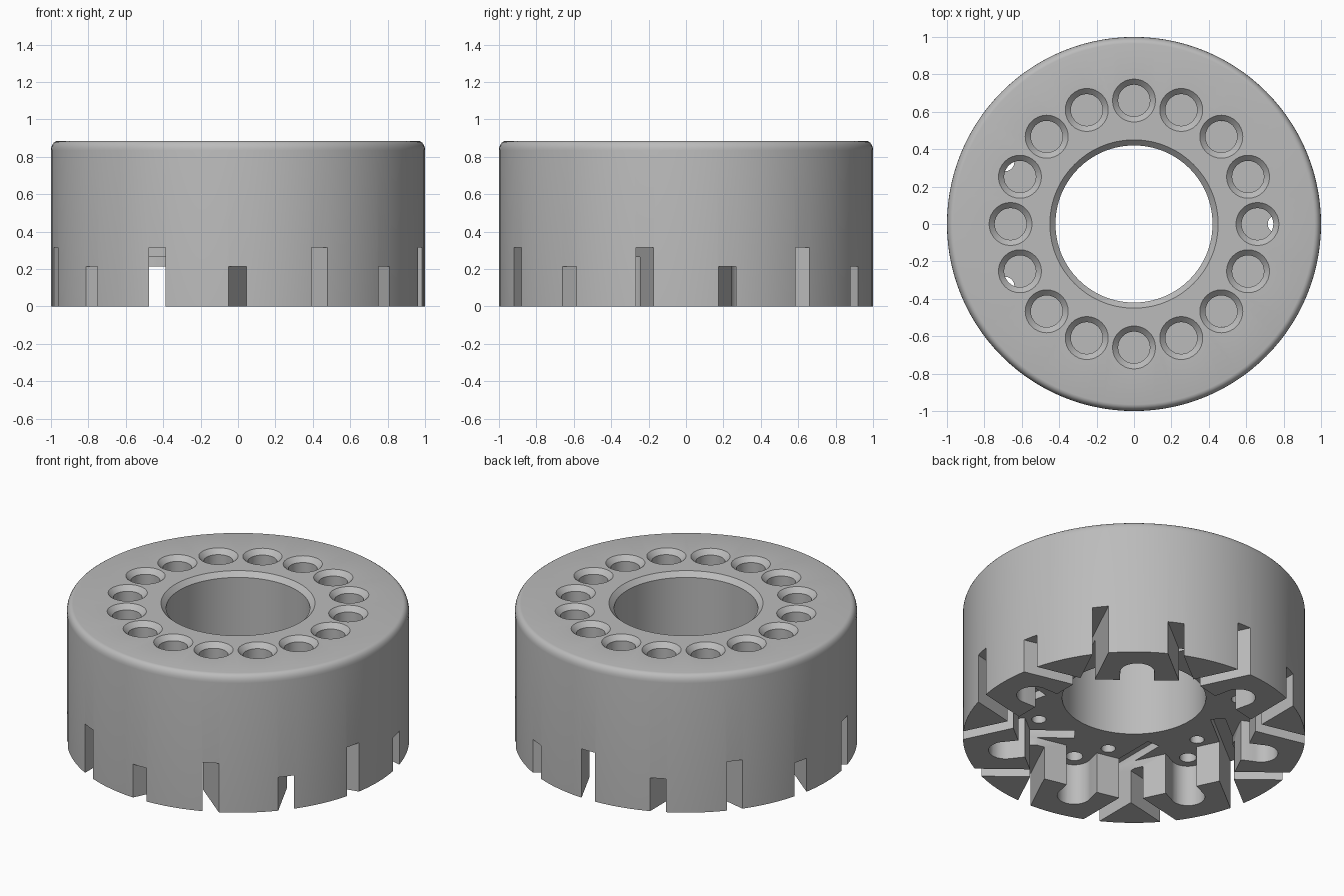
import bpy, bmesh, math
from math import cos, sin, pi, radians
from mathutils import Matrix, Vector

if "Cube" in bpy.data.objects:
    bpy.data.objects.remove(bpy.data.objects["Cube"])

STEP = 2 * pi / 7          # sevenfold underside pattern
TILT = STEP / 2            # slots lean this far from radial
HEIGHT, FLOOR = 0.885, 0.265
LOW = -0.1                 # cutters start below the base

steel = bpy.data.materials.new("grey_metal")
steel.use_nodes = True
steel.diffuse_color = (0.5, 0.5, 0.5, 1)
steel.node_tree.nodes["Principled BSDF"].inputs["Base Color"].default_value = (0.5, 0.5, 0.5, 1)


def finish(name, bm):
    bmesh.ops.recalc_face_normals(bm, faces=bm.faces)
    mesh = bpy.data.meshes.new(name)
    bm.to_mesh(mesh)
    bm.free()
    mesh.materials.append(steel)
    obj = bpy.data.objects.new(name, mesh)
    bpy.context.collection.objects.link(obj)
    return obj


def lathe(bm, profile, sides, spot=(0, 0), closed=False):
    """Revolve (radius, z) points about a vertical axis; cap open profiles."""
    rings = [[bm.verts.new((spot[0] + r * cos(2 * pi * i / sides),
                            spot[1] + r * sin(2 * pi * i / sides), z))
              for i in range(sides)] for r, z in profile]
    pairs = list(zip(rings, rings[1:]))
    if closed:
        pairs.append((rings[-1], rings[0]))
    else:
        bm.faces.new(rings[0][::-1])
        bm.faces.new(rings[-1])
    for a, b in pairs:
        for i in range(sides):
            j = (i + 1) % sides
            bm.faces.new((a[i], a[j], b[j], b[i]))


def box(bm, x0, x1, width, top, placement):
    size = Matrix.Diagonal((x1 - x0, width, top - LOW, 1))
    middle = Matrix.Translation(((x0 + x1) / 2, 0, (top + LOW) / 2))
    bmesh.ops.create_cube(bm, size=1, matrix=placement @ middle @ size)


def polar(r, a):
    return (r * cos(a), r * sin(a))


def carve(body, name, bm):
    """Subtract the cutter from the body, then discard it."""
    cutter = finish(name, bm)
    cutter.hide_render = True
    mod = body.modifiers.new(name, "BOOLEAN")
    mod.operation, mod.solver, mod.object = "DIFFERENCE", "EXACT", cutter
    bpy.context.view_layer.objects.active = body
    bpy.ops.object.modifier_apply(modifier=name)
    bpy.data.objects.remove(cutter)


# Ring body with rounded upper rim and chamfered bore
bm = bmesh.new()
rim = [(0.965 + 0.035 * cos(t), 0.835 + 0.05 * sin(t))
       for t in (radians(d) for d in range(0, 91, 18))]
lathe(bm, [(0.42, 0), (1, 0)] + rim + [(0.45, HEIGHT), (0.42, HEIGHT - 0.03)], 112, closed=True)
body = finish("ring_body", bm)

# Seven-sided underside recess
bm = bmesh.new()
turn = STEP / 2
corner = 0.67 / cos(STEP / 2)
base = [bm.verts.new((*polar(corner, turn + k * STEP), LOW)) for k in range(7)]
roof = [bm.verts.new((v.co.x, v.co.y, FLOOR)) for v in base]
bm.faces.new(base[::-1])
bm.faces.new(roof)
for k in range(7):
    j = (k + 1) % 7
    bm.faces.new((base[k], base[j], roof[j], roof[k]))
carve(body, "underside_recess", bm)

# Tall and low slanted slots through the skirt
for name, side, top, length in (("tall_slots", -1, 0.315, 0.56), ("low_slots", 1, 0.215, 0.4)):
    bm = bmesh.new()
    for k in range(7):
        a = side * STEP / 4 + k * STEP
        place = (Matrix.Translation((*polar(0.995, a), 0))
                 @ Matrix.Rotation(a + pi - side * TILT, 4, "Z"))
        box(bm, -0.15, length, 0.086, top, place)
    carve(body, name, bm)

# Round pockets and their throats opening inwards
bm = bmesh.new()
for k in range(7):
    lathe(bm, [(0.1, LOW), (0.1, FLOOR)], 32, polar(0.765, k * STEP))
carve(body, "round_pockets", bm)
bm = bmesh.new()
for k in range(7):
    box(bm, 0.6, 0.765, 0.198, FLOOR, Matrix.Rotation(k * STEP, 4, "Z"))
carve(body, "pocket_throats", bm)

# Countersunk blind holes in the top face
bm = bmesh.new()
for k in range(16):
    lathe(bm, [(0.085, 0.45), (0.085, HEIGHT - 0.03), (0.115, HEIGHT), (0.115, HEIGHT + 0.1)],
          32, polar(0.66, k * pi / 8))
carve(body, "top_holes", bm)

# Small drilled holes in the pocket roofs and recess floor
bm = bmesh.new()
for k in range(7):
    lathe(bm, [(0.05, LOW), (0.05, 0.52)], 20, polar(0.765, k * STEP))
    lathe(bm, [(0.042, LOW), (0.042, 0.4)], 20, polar(0.61, k * STEP - STEP / 4))
carve(body, "drilled_holes", bm)

# Smooth curved walls, sharp machined edges
bpy.ops.object.select_all(action="DESELECT")
body.select_set(True)
bpy.context.view_layer.objects.active = body
bpy.ops.object.shade_smooth_by_angle(angle=radians(30))
